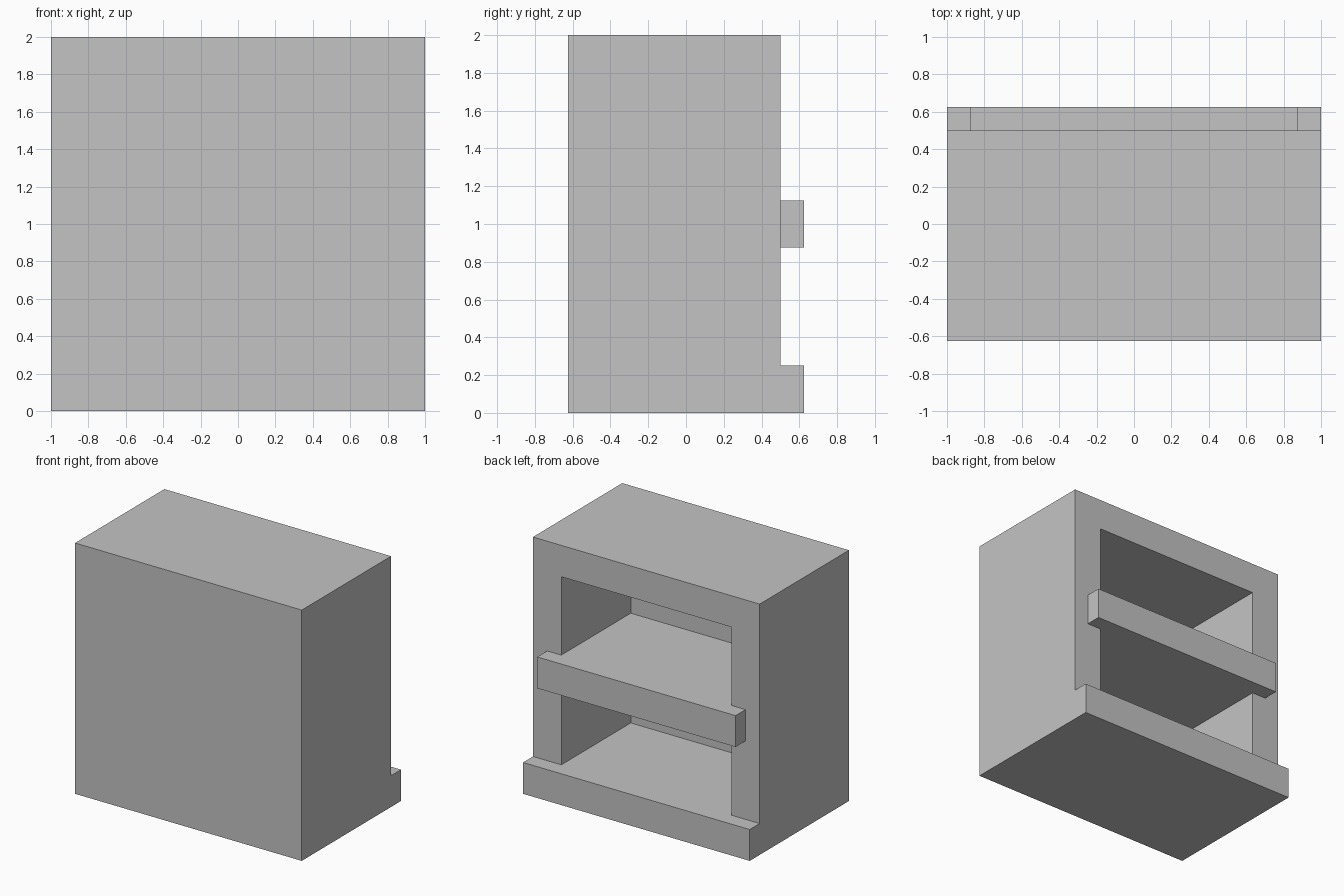
import bpy, bmesh

if "Cube" in bpy.data.objects:
    bpy.data.objects.remove(bpy.data.objects["Cube"])

grey = bpy.data.materials.new("light_grey")
grey.diffuse_color = (0.55, 0.55, 0.55, 1)
grey.use_nodes = True
grey.node_tree.nodes["Principled BSDF"].inputs["Base Color"].default_value = grey.diffuse_color


def prism(name, points, to_3d, direction):
    """Extrude a flat outline along a direction into a solid."""
    bm = bmesh.new()
    face = bm.faces.new([bm.verts.new(to_3d(a, b)) for a, b in points])
    out = bmesh.ops.extrude_face_region(bm, geom=[face])
    moved = [v for v in out["geom"] if isinstance(v, bmesh.types.BMVert)]
    bmesh.ops.translate(bm, verts=moved, vec=direction)
    bmesh.ops.recalc_face_normals(bm, faces=bm.faces)
    mesh = bpy.data.meshes.new(name)
    bm.to_mesh(mesh)
    bm.free()
    mesh.materials.append(grey)
    obj = bpy.data.objects.new(name, mesh)
    bpy.context.collection.objects.link(obj)
    return obj


# cabinet shell: L-shaped side profile with a projecting plinth at the back
shell = prism("cabinet_shell",
              [(-0.625, 0), (0.625, 0), (0.625, 0.25), (0.5, 0.25), (0.5, 2), (-0.625, 2)],
              lambda y, z: (-1, y, z), (2, 0, 0))

# hollow compartment, open at the back
cutter = prism("compartment_cutter",
               [(-0.75, 0.25), (0.75, 0.25), (0.75, 1.75), (-0.75, 1.75)],
               lambda x, z: (x, -0.375, z), (0, 1.2, 0))
cutter.hide_render = True
cutter.hide_set(True)
cut = shell.modifiers.new("compartment", "BOOLEAN")
cut.operation = "DIFFERENCE"
cut.solver = "EXACT"
cut.object = cutter

# shelf with a wider lip overlapping the frame
prism("shelf",
      [(-0.75, -0.375), (0.75, -0.375), (0.75, 0.5), (0.875, 0.5),
       (0.875, 0.625), (-0.875, 0.625), (-0.875, 0.5), (-0.75, 0.5)],
      lambda x, y: (x, y, 0.875), (0, 0, 0.25))
